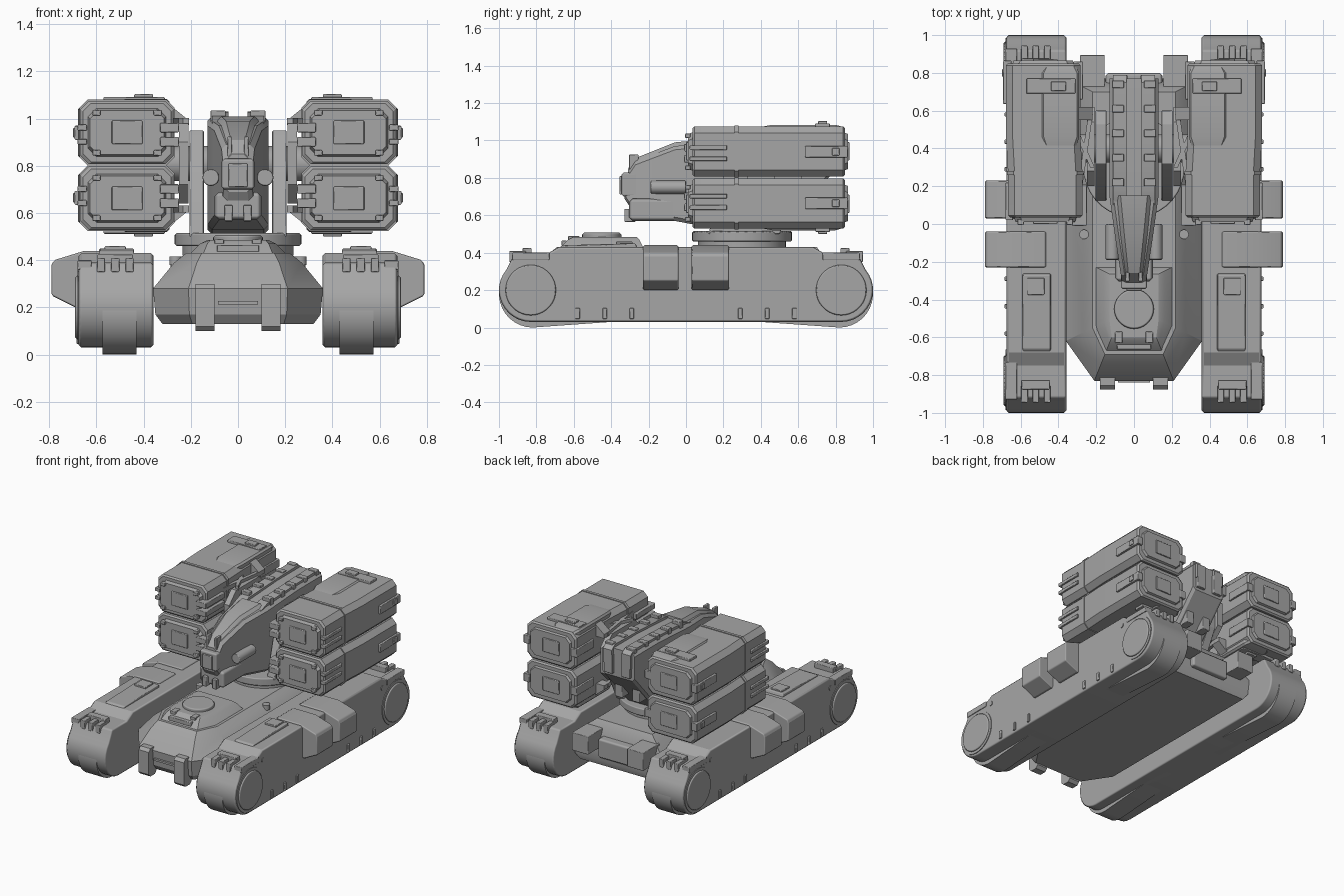
import bpy, bmesh
from math import radians, sin, cos

cube = bpy.data.objects.get("Cube")
if cube:
    bpy.data.objects.remove(cube, do_unlink=True)

grey = bpy.data.materials.new("plain_grey")
grey.use_nodes = True
colour = (.38, .38, .38, 1)
grey.diffuse_color = colour
grey.node_tree.nodes["Principled BSDF"].inputs["Base Color"].default_value = colour
ENDS = (-1, 1)


def loft(name, rings, mirror=True, bevel=0):
    """Skin a series of equal-length point rings and cap both ends."""
    bm = bmesh.new()
    rows = [[bm.verts.new(point) for point in ring] for ring in rings]
    for near, far in zip(rows, rows[1:]):
        for i in range(len(near)):
            bm.faces.new((near[i - 1], near[i], far[i], far[i - 1]))
    bm.faces.new(rows[0])
    bm.faces.new(rows[-1])
    bmesh.ops.recalc_face_normals(bm, faces=bm.faces)
    mesh = bpy.data.meshes.new(name)
    bm.to_mesh(mesh)
    bm.free()
    mesh.materials.append(grey)
    mesh.shade_smooth()
    mesh.set_sharp_from_angle(angle=radians(25))
    part = bpy.data.objects.new(name, mesh)
    bpy.context.collection.objects.link(part)
    if bevel:
        edge = part.modifiers.new("bevel", "BEVEL")
        edge.width = bevel
        edge.segments = 1
        edge.limit_method = "ANGLE"
        edge.angle_limit = radians(35)
        edge.harden_normals = True
    if mirror:
        part.modifiers.new("mirror", "MIRROR").use_mirror_merge = False


def prism(name, axis, outline, start, end, mirror=True, bevel=0):
    """Extrude a flat outline along one axis."""
    place = {"x": lambda a, b, t: (t, a, b),
             "y": lambda a, b, t: (a, t, b),
             "z": lambda a, b, t: (a, b, t)}[axis]
    loft(name, [[place(a, b, t) for a, b in outline] for t in (start, end)], mirror, bevel)


def box(name, centre, size, mirror=True, bevel=.004):
    x, y, z = centre
    w, d, h = (side / 2 for side in size)
    outline = [(x - w, y - d), (x + w, y - d), (x + w, y + d), (x - w, y + d)]
    prism(name, "z", outline, z - h, z + h, mirror, bevel)


def arc(a, b, radius, start, end, steps):
    turns = [radians(start + (end - start) * i / steps) for i in range(steps + 1)]
    return [(a + radius * cos(t), b + radius * sin(t)) for t in turns]


def disc(name, axis, a, b, radius, start, end, mirror=True, bevel=0):
    prism(name, axis, arc(a, b, radius, 0, 350, 35), start, end, mirror, bevel)


def chamfered(a, b, w, h, cut):
    """Rectangle outline around a centre, with its corners cut off."""
    quarter = [(w, h - cut), (w - cut, h)]
    right = [(p, -q) for p, q in reversed(quarter)] + quarter
    return [(a + p, b + q) for p, q in right + [(-p, -q) for p, q in right]]


def chamfered_ring(y, x, z, w, h, cut):
    return [(a, y, b) for a, b in chamfered(x, z, w, h, cut)]


def both_ends(half):
    return half + [(-y, z) for y, z in reversed(half)]


# Track housings and belts, the same at front and rear
housing = arc(.83, .2, .17, -90, 40, 12) + [(.92, .39), (.75, .39), (.68, .43)]
prism("track_housing", "x", both_ends(housing), .358, .675, bevel=.012)
belt = [(.4, .03)] + arc(.82, .18, .18, -90, 40, 12)
prism("track_belt", "x", both_ends(belt), .43, .575)
prism("track_top_plate", "x", [(-.74, .38), (-.66, .44), (-.27, .45), (-.25, .4)], .44, .59, bevel=.006)
box("track_top_hatch", (.52, -.33, .45), (.09, .09, .02))

# Wheels, guards and lugs at each end of the tracks
for end in ENDS:
    disc("wheel_rim", "x", end * .83, .2, .155, .66, .68)
    disc("wheel", "x", end * .83, .2, .135, .66, .69, bevel=.008)
    disc("side_bolt", "x", end * .68, .36, .016, .66, .68)
    box("track_guard_bar", (.52, end * .85, .39), (.15, .05, .07))
    box("fender_step", (.65, end * .83, .38), (.06, .2, .04))
    for tooth in ENDS + (0,):
        box("track_guard_tooth", (.52 + tooth * .06, end * .9, .38), (.035, .09, .06))
    for lug in range(3):
        box("side_lug", (.67, end * (.29 + lug * .145), .075), (.03, .024, .06))

# Side armour boxes over the tracks
armour = [(.45, .4), (.47, .44), (.65, .44), (.78, .4), (.79, .38), (.79, .25), (.69, .2), (.64, .2)]
for front, back in ((-.23, -.04), (.03, .23)):
    prism("side_armour", "y", armour, front, back, bevel=.008)


# Hull layers, each drawn in from the widest outline
def hull_layer(z, inset, rear=.77):
    nose = (.21 - inset * .4, inset - .83)
    shoulder = (.36 - inset, inset / 2 - .62)
    half = [nose, shoulder, (shoulder[0], rear - inset / 2)]
    return [(x, y, z) for x, y in half] + [(-x, y, z) for x, y in reversed(half)]


loft("hull", [hull_layer(z, inset) for z, inset in (
    (.13, .04), (.17, .01), (.28, 0), (.39, .09), (.43, .14))], mirror=False)
loft("cockpit", [hull_layer(z, inset, rear=-.15) for z, inset in (
    (.42, .15), (.47, .2), (.485, .23))], mirror=False)
disc("hatch", "z", 0, -.45, .105, .47, .507, mirror=False, bevel=.01)
box("cockpit_vent", (0, -.65, .45), (.18, .03, .03), mirror=False)
box("cockpit_latch", (.08, -.6, .475), (.04, .06, .03))
box("nose_slot", (0, -.83, .22), (.17, .02, .014), mirror=False, bevel=0)
prism("tow_hook", "x", chamfered(-.83, .2, .045, .1, .02), .1, .18)
disc("deck_knob", "z", .265, -.055, .025, .38, .415)
box("rear_box", (.22, .8, .32), (.13, .19, .13))
box("rear_bumper", (0, .75, .27), (.3, .1, .14), mirror=False, bevel=.015)

# Turret ring, cradle arms and launcher mounts
disc("ring_base", "z", 0, .3, .235, .42, .47, mirror=False)
disc("turret_ring", "z", 0, .3, .268, .46, .515, mirror=False, bevel=.008)
cradle = [(.12, .5), (.5, .5), (.6, .7), (.6, .9), (.53, .95), (.32, .95), (.2, .8)]
prism("cradle_arm", "x", cradle, .145, .205, bevel=.004)
disc("pod_axle", "x", .4, .81, .075, .1, .34)
prism("pod_bracket", "x", chamfered(.41, .81, .21, .17, .08), .21, .25)


# Central gun, widening and rising towards the rear
def gun_part(name, stations, scale):
    rings = []
    for y, bottom, top in stations:
        width = scale * min(.13, .11 + .15 * y)
        rings.append(chamfered_ring(y, 0, (top + bottom) / 2, width, (top - bottom) / 2, .02))
    loft(name, rings, mirror=False)


gun_part("gun_housing", ((-.33, .69, .8), (-.27, .6, .89), (-.06, .57, .97), (.15, .53, .99),
                         (.5, .51, 1.01), (.77, .81, 1.01)), 1)
gun_part("gun_spine", ((-.31, .7, .85), (-.26, .7, .91), (-.06, .7, .99), (.15, .7, 1.01)), .7)
rail = [(.1, .98), (.18, 1.01), (.5, 1.025), (.75, 1.03), (.79, 1), (.79, .9), (.6, .9)]
prism("top_rail", "x", rail, .04, .11)
for step in range(5):
    box("rail_clamp", (.085, .22 + step * .13, 1), (.065, .04, .07))
box("rear_rib", (.07, .74, .9), (.07, .1, .14))
box("under_rib", (.07, .63, .67), (.06, .08, .12))
box("muzzle_mask", (0, -.3, .765), (.14, .09, .13), mirror=False, bevel=.012)
box("muzzle", (0, -.33, .76), (.08, .05, .1), mirror=False)
box("muzzle_prong", (.035, -.28, .88), (.02, .05, .09))
box("chin", (0, -.13, .63), (.2, .35, .12), mirror=False, bevel=.02)
box("chin_lug", (.04, -.3, .6), (.035, .06, .07))
disc("side_barrel", "y", .115, .75, .035, -.19, 0, bevel=.006)

# Launcher pods: the lower pair is the upper pair turned over
for label, side in (("upper_", 1), ("lower_", -1)):
    def height(rise):
        return .802 + side * rise

    def shell(name, *stations):
        """Pod casing section, drawn in from the full cross-section."""
        loft(label + name, [chamfered_ring(y, .47 if y < .3 else .48, height(.139),
                                           .197 - inset, .134 - inset, .035)
                            for y, inset in stations])

    shell("pod", (.035, .01), (.045, 0), (.27, 0), (.45, 0), (.84, 0), (.85, .01))
    shell("band", (.26, -.005), (.28, -.005))
    shell("front_cap", (.01, .04), (.04, .03))
    shell("rear_cap", (.84, .03), (.865, .04))
    for y in (.008, .865):
        box(label + "cap_panel", (.47, y, height(.14)), (.13, .016, .1))

    # Clamps along the flanks, at the mouth and at the tail
    for offset in ENDS:
        rise = .13 + offset * .03
        box(label + "front_clamp", (.66, .12, height(rise)), (.04, .2, .025))
        box(label + "inner_clamp", (.29, .1, height(rise)), (.08, .22, .04))
        for x in (.34, .6):
            box(label + "mouth_latch", (x, .01, height(.138 + offset * .085)), (.035, .03, .024))
    box(label + "rear_clamp", (.67, .75, height(.138)), (.045, .23, .06))
    box(label + "clamp_pin", (.68, .8, height(.138)), (.04, .04, .04))
    box(label + "inner_tail_clamp", (.295, .76, height(.138)), (.05, .2, .06))

    # Raised spine, lifting bracket and diagonal braces
    loft(label + "spine", [chamfered_ring(y, .39, height(.25), w, h, .012) for y, w, h in (
        (.4, .08, .02), (.46, .1, .032), (.8, .1, .032), (.84, .08, .02))])
    box(label + "bracket", (.44, .73, height(.27)), (.26, .08, .04))
    box(label + "bracket_pin", (.4, .73, height(.285)), (.08, .05, .035))
    hanger = [(.22, height(.17)), (.22, height(.2)), (.3, height(.265)), (.34, height(.265)), (.3, height(.17))]
    prism(label + "hanger", "y", hanger, .55, .62)
    for name, start, end in (("brace", (.23, .58), (.3, .1)), ("strut", (.22, .3), (.3, .48))):
        outline = [(x + w, y) for (x, y), w in ((start, -.012), (start, .012), (end, .012), (end, -.012))]
        prism(label + name, "z", outline, height(.17), height(.2))
